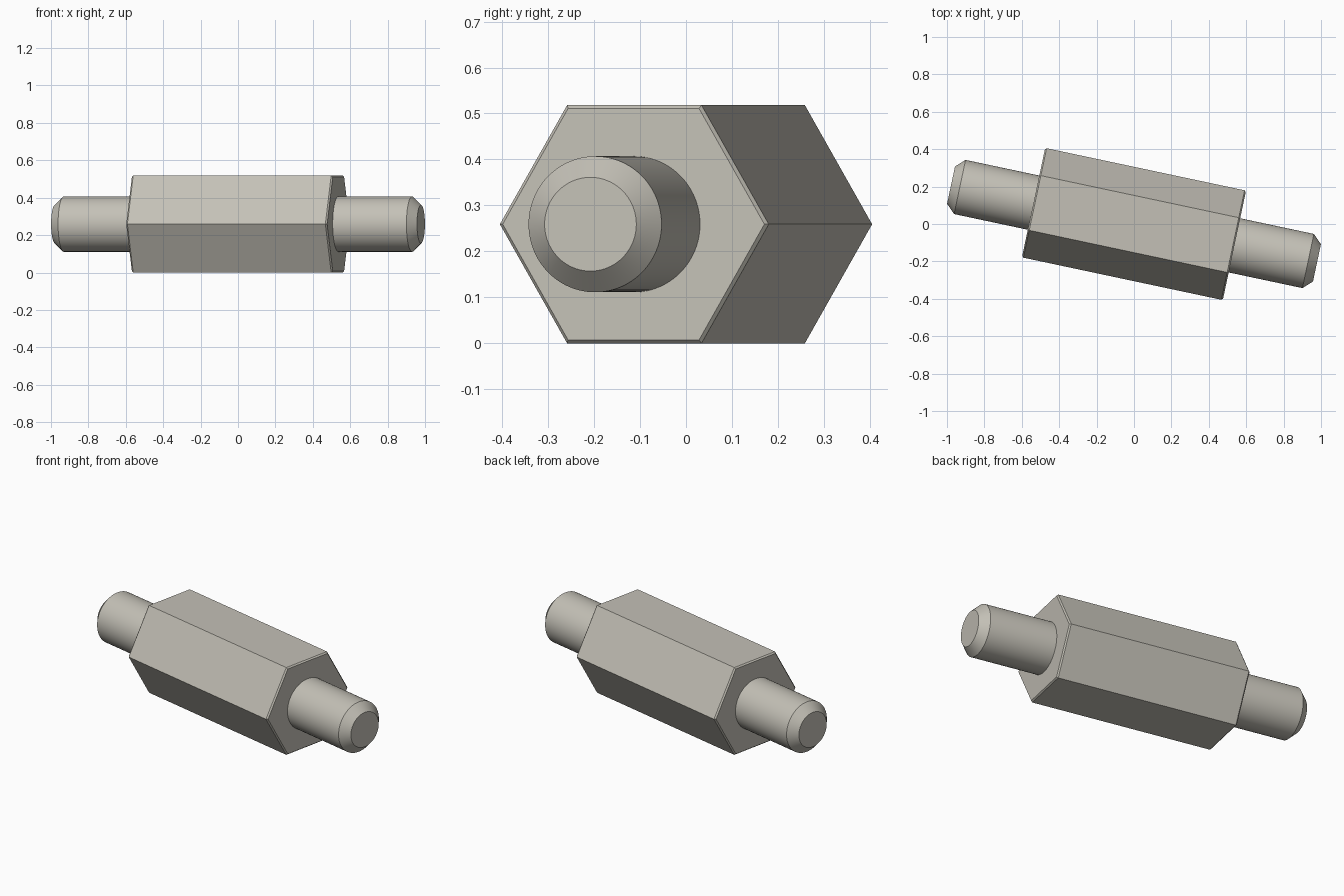
import bpy
import bmesh
from math import cos, sin, pi, radians
from mathutils import Matrix

cube = bpy.data.objects.get("Cube")
if cube:
    bpy.data.objects.remove(cube, do_unlink=True)

AXIS_HEIGHT = 0.259
TURN = radians(-12)          # the long axis is swung about z
HEX_RADIUS = AXIS_HEIGHT / cos(pi / 6)
HEX_HALF = 0.549
CHAMFER = 0.008
STUD_RADIUS = 0.148
STUD_END = 1.0

metal = bpy.data.materials.new("warm grey metal")
metal.use_nodes = True
colour = (0.55, 0.53, 0.47, 1)
metal.diffuse_color = colour
metal.node_tree.nodes["Principled BSDF"].inputs["Base Color"].default_value = colour


def turned_part(name, sides, profile, flip=False):
    """Closed solid along local x from (position, radius) pairs."""
    bm = bmesh.new()
    rings = []
    for x, r in profile:
        angles = [2 * pi * i / sides for i in range(sides)]
        rings.append([bm.verts.new((x, r * cos(a), r * sin(a))) for a in angles])
    for a, b in zip(rings, rings[1:]):
        for i in range(sides):
            j = (i + 1) % sides
            bm.faces.new((a[i], a[j], b[j], b[i]))
    bm.faces.new(rings[0])
    bm.faces.new(rings[-1])
    if flip:
        bmesh.ops.rotate(bm, verts=bm.verts, matrix=Matrix.Rotation(pi, 3, 'Z'))
    bmesh.ops.recalc_face_normals(bm, faces=bm.faces)
    mesh = bpy.data.meshes.new(name)
    bm.to_mesh(mesh)
    bm.free()
    mesh.materials.append(metal)
    obj = bpy.data.objects.new(name, mesh)
    bpy.context.collection.objects.link(obj)
    obj.location.z = AXIS_HEIGHT
    obj.rotation_euler.z = TURN
    return obj


# Hexagonal body with finely chamfered ends
inner = HEX_RADIUS - CHAMFER
turned_part("hex_body", 6, [
    (-HEX_HALF, inner), (-HEX_HALF + CHAMFER, HEX_RADIUS),
    (HEX_HALF - CHAMFER, HEX_RADIUS), (HEX_HALF, inner)])

# Round studs with chamfered tips, seated slightly into the body
stud_profile = [(HEX_HALF - 0.02, STUD_RADIUS),
                (STUD_END - 0.048, STUD_RADIUS),
                (STUD_END, 0.102)]
for name, flip in (("left_stud", False), ("right_stud", True)):
    stud = turned_part(name, 96, stud_profile, flip)
    bpy.ops.object.select_all(action='DESELECT')
    stud.select_set(True)
    bpy.context.view_layer.objects.active = stud
    bpy.ops.object.shade_smooth_by_angle(angle=radians(30))
